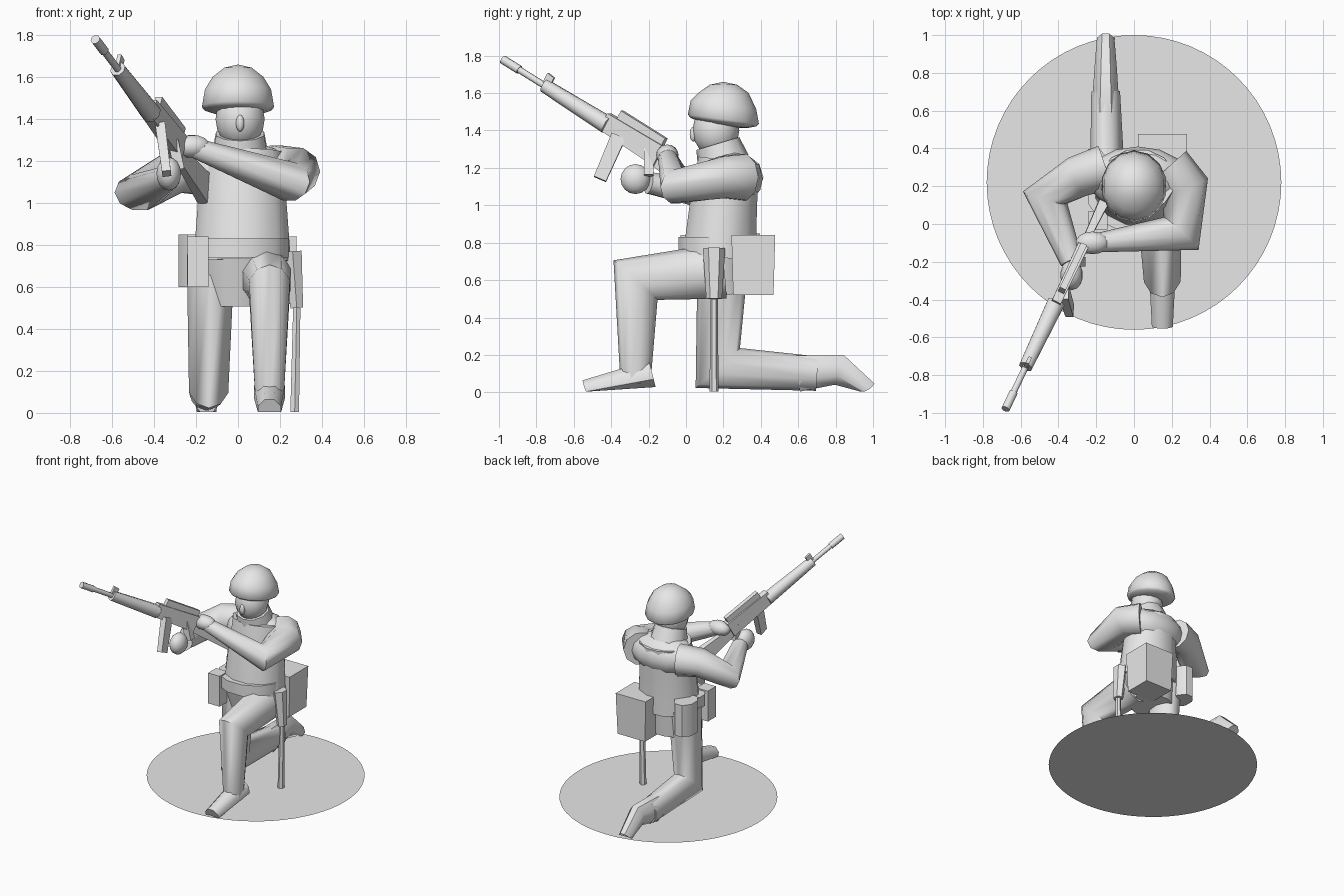
import bpy, bmesh, math
from mathutils import Vector

cube = bpy.data.objects.get("Cube")
if cube:
    bpy.data.objects.remove(cube, do_unlink=True)

# One plain plastic grey for the whole figure
SHADE = (0.8, 0.8, 0.8, 1)
grey = bpy.data.materials.new("plain_grey")
grey.use_nodes = True
grey.diffuse_color = SHADE
grey.node_tree.nodes["Principled BSDF"].inputs["Base Color"].default_value = SHADE

X, Y, Z = Vector((1, 0, 0)), Vector((0, 1, 0)), Vector((0, 0, 1))
GROUND = 0.004


def finish(name, bm, angle=50):
    """Turn a bmesh into a shaded object."""
    bmesh.ops.recalc_face_normals(bm, faces=bm.faces)
    mesh = bpy.data.meshes.new(name)
    bm.to_mesh(mesh)
    bm.free()
    mesh.materials.append(grey)
    obj = bpy.data.objects.new(name, mesh)
    bpy.context.collection.objects.link(obj)
    for other in bpy.context.selected_objects:
        other.select_set(False)
    obj.select_set(True)
    bpy.context.view_layer.objects.active = obj
    bpy.ops.object.shade_smooth_by_angle(angle=math.radians(angle))
    return obj


def limb(name, path, start, end, flat=1, ref=X, sides=10):
    """Tapered tube along a path; radius follows length, bends are mitred.
    The radius lies along ref, and radius times flat lies across it."""
    bm = bmesh.new()
    points = [Vector(p) for p in path]
    steps = [b - a for a, b in zip(points, points[1:])]
    total = sum(step.length for step in steps)
    corner = math.sqrt(2) if sides == 4 else 1
    travelled = 0
    rings = []
    for i, point in enumerate(points):
        before = steps[max(i - 1, 0)].normalized()
        after = steps[min(i, len(steps) - 1)].normalized()
        along = (before + after).normalized()
        side = (ref - along * ref.dot(along)).normalized()
        across = along.cross(side) * flat / max(along.dot(after), 0.7)
        radius = corner * (start + (end - start) * travelled / total)
        if i < len(steps):
            travelled += steps[i].length
        ring = []
        for k in range(sides):
            turn = math.tau * (k + 0.5) / sides
            p = point + radius * (side * math.cos(turn) + across * math.sin(turn))
            p.z = max(p.z, GROUND)     # soles rest flat on the base
            ring.append(bm.verts.new(p))
        rings.append(ring)
    for low, high in zip(rings, rings[1:]):
        for k in range(sides):
            j = (k + 1) % sides
            bm.faces.new((low[k], low[j], high[j], high[k]))
    bm.faces.new(rings[0][::-1])
    bm.faces.new(rings[-1])
    return finish(name, bm, 30 if sides == 4 else 50)


def blob(name, centre, size):
    """Low-poly ellipsoid; returns the object with its mesh in place."""
    bm = bmesh.new()
    bmesh.ops.create_uvsphere(bm, u_segments=14, v_segments=8, radius=1)
    bmesh.ops.scale(bm, verts=bm.verts, vec=size)
    bmesh.ops.translate(bm, verts=bm.verts, vec=centre)
    return finish(name, bm)


# Round base
disc = bmesh.new()
bmesh.ops.create_circle(disc, cap_ends=True, segments=64, radius=0.78)
bmesh.ops.translate(disc, verts=disc.verts, vec=(0, 0.22, 0))
finish("base_disc", disc)

# Torso, hips and belt
limb("jacket", [(.02, .18, .72), (.02, .2, 1), (.02, .23, 1.24)], .24, .2, flat=.85, sides=12)
blob("shoulders", (.02, .24, 1.14), (.27, .17, .15))
limb("hips", [(0, .2, .52), (0, .17, .83)], .18, .24, flat=.8, sides=12)
limb("belt", [(0, .16, .74), (0, .16, .83)], .25, .25, flat=.83, sides=12)
limb("neck", [(.01, .2, 1.2), (.01, .18, 1.4)], .08, .08)
limb("collar", [(.01, .2, 1.23), (.01, .17, 1.33)], .14, .12)

# Head and helmet
blob("head", (.01, .16, 1.4), (.12, .125, .14))
blob("nose", (.01, .04, 1.38), (.02, .02, .04))
BROW = 1.46
helmet = blob("helmet", (0, .2, BROW), (.175, .19, .2))
for v in helmet.data.vertices:
    if v.co.z < BROW:                  # flatten the underside into a rim
        v.co.z = BROW - (BROW - v.co.z) * 0.2
    v.co.z -= 0.13 * (v.co.y - 0.2) * (v.co.z < BROW + 0.1)

# Raised leg, foot flat on the ground
limb("left_leg", [(.13, .2, .65), (.15, -.27, .6), (.15, -.27, .05)], .13, .07, flat=1.15)
limb("left_boot", [(.15, -.18, .1), (.15, -.54, .01)], .08, .06, sides=8)

# Kneeling leg, shin trailing behind
limb("right_leg", [(-.13, .2, .75), (-.14, .17, .13), (-.15, .7, .1)], .12, .08, flat=1.15)
limb("right_boot", [(-.15, .6, .1), (-.15, .82, .12), (-.15, .97, 0)], .08, .05, flat=1.3, sides=8)

# Arms with hands
limb("left_arm", [(.18, .3, 1.15), (.27, .2, 1.15), (.25, -.05, 1.1), (-.2, -.1, 1.26)],
     .13, .05, ref=Z)
blob("left_hand", (-.22, -.1, 1.27), (.09, .06, .055))
limb("right_arm", [(-.15, .3, 1.15), (-.3, .25, 1.15), (-.47, .14, 1.05), (-.33, -.2, 1.12)],
     .12, .06, ref=Z)
blob("right_hand", (-.33, -.27, 1.14), (.06, .08, .08))

# Belt equipment
limb("back_pack", [(.15, .36, .52), (.15, .36, .84)], .12, .13, flat=.9, sides=4)
limb("canteen", [(-.21, .3, .6), (-.21, .3, .85)], .08, .08, flat=1.3, sides=8)
limb("hip_pouch", [(-.19, .02, .6), (-.19, .02, .84)], .05, .05, sides=4)
limb("scabbard", [(.27, .15, 0), (.28, .15, .5)], .024, .02, sides=6)
limb("scabbard_frog", [(.28, .15, .5), (.26, .15, .77)], .035, .05, flat=1.2, sides=6)

# Rifle: parts placed by distance along the bore and height above it
MUZZLE = Vector((-.68, -.98, 1.78))
BORE = Vector((.28, .59, -.37))
RISE = (Z - BORE * (Z.dot(BORE) / BORE.length_squared)).normalized()


def rifle_part(name, near, far, height, start, end, flat=1, sides=4):
    path = [MUZZLE + BORE * t + RISE * height for t in (near, far)]
    limb(name, path, start, end, flat, Z, sides)


rifle_part("muzzle", 0, .15, 0, .024, .024, sides=8)
rifle_part("barrel", .1, .4, 0, .018, .018, sides=8)
rifle_part("front_sight", .36, .42, .035, .035, .03, flat=.3)
rifle_part("handguard", .38, .95, 0, .038, .05, sides=8)
rifle_part("receiver", .92, 1.42, .01, .05, .06, flat=.5)
rifle_part("carry_handle", 1, 1.4, .085, .025, .025, flat=.7)
rifle_part("stock", 1.4, 1.9, -.02, .035, .07, flat=.4)
limb("magazine", [(-.37, -.36, 1.37), (-.34, -.46, 1.14)], .04, .035, flat=.6, ref=Y, sides=4)
limb("pistol_grip", [(-.31, -.2, 1.3), (-.28, -.2, 1.16)], .025, .025, sides=4)
